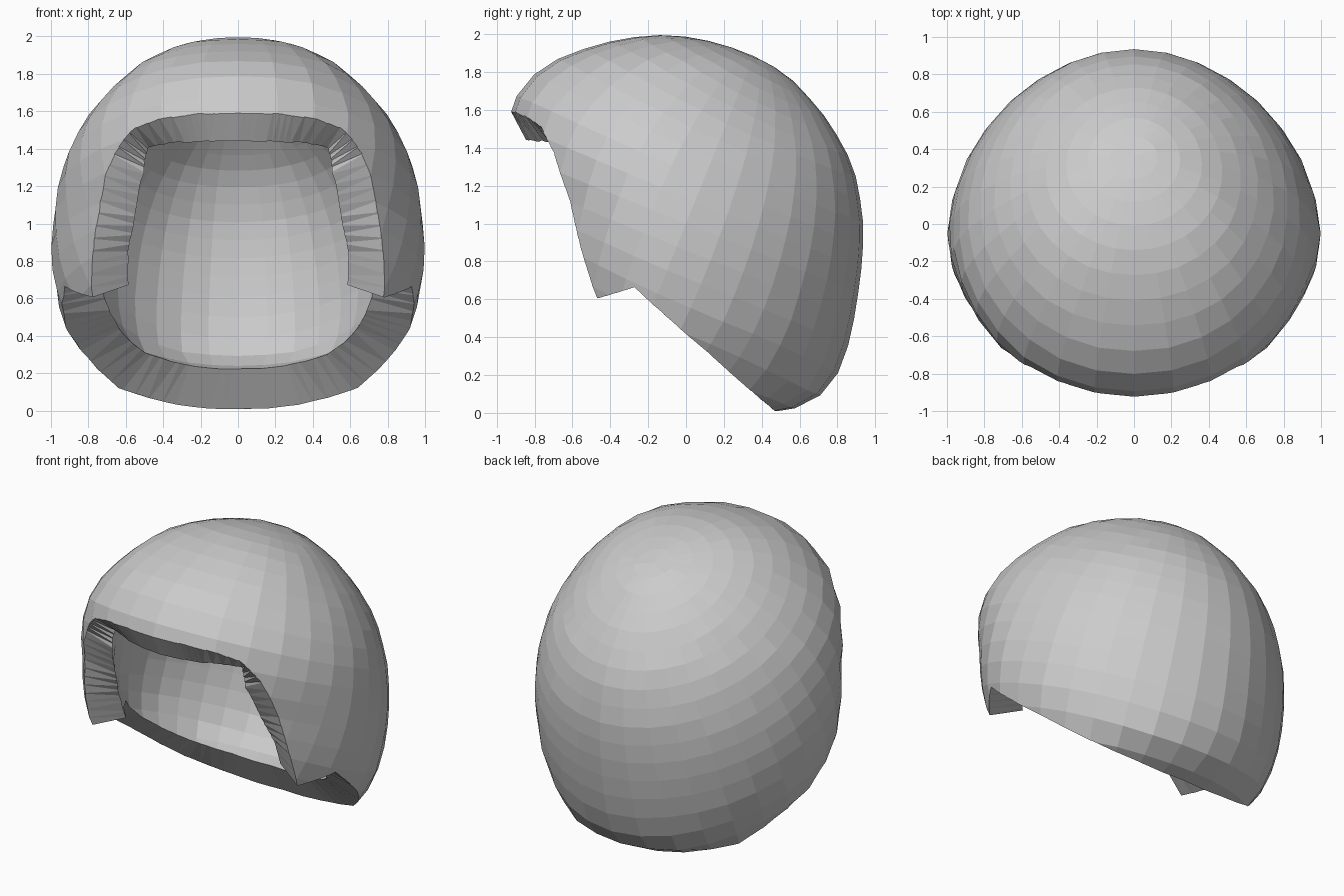
import bpy, bmesh
from math import radians
from mathutils import Vector, Matrix

if "Cube" in bpy.data.objects:
    bpy.data.objects.remove(bpy.data.objects["Cube"])

# Egg-shaped shell: height, half width, front y, back y
RINGS = [(0.0, .26, .12, .49), (.04, .46, -.1, .63), (.12, .67, -.3, .75),
         (.24, .79, -.5, .82), (.35, .87, -.62, .855), (.48, .945, -.75, .885),
         (.7, .99, -.85, .92), (.85, 1.0, -.89, .935), (1.04, .99, -.92, .935),
         (1.24, .955, -.95, .9), (1.4, .905, -.95, .84), (1.6, .79, -.94, .71),
         (1.76, .64, -.84, .56), (1.86, .52, -.7, .42), (1.93, .38, -.52, .24),
         (1.97, .27, -.37, .1), (1.995, .08, -.2, -.05)]
TOP = RINGS[-1][0]
CENTRE = Vector((0, 0, 1))
INNER = .78


def ramp(v, a, b):
    return min(1, max(0, (v - a) / (b - a)))


def ring(z):
    """Half width, widest y, front depth, back depth, front exponent at a height."""
    z = min(max(z, 0), TOP)
    for a, b in zip(RINGS, RINGS[1:]):
        if z <= b[0]:
            t = (z - a[0]) / (b[0] - a[0])
            w, f, k = (a[i] + (b[i] - a[i]) * t for i in (1, 2, 3))
            c = (f + k) / 2 - .1 * ramp(z, 0, .4) * ramp(z, 1.9, 1.5)
            return w, c, c - f, k - c, 1.85 + .25 * ramp(z, 1.1, 1.5)


def inside(p):
    if not 0 <= p.z <= TOP:
        return False
    w, c, f, k, e = ring(p.z)
    d, e = (f, e) if p.y < c else (k, 1.9)
    return abs(p.x / w) ** e + abs((p.y - c) / d) ** e < 1


def brim(z):
    # the brim is thinner than the sides
    return 1 + .165 * ramp(z, .8, 1.3) - .075 * ramp(z, 1.5, 1.62)


def on_outer(x, z):
    w, c, f, k, e = ring(z)
    return Vector((x, c - f * max(0, 1 - (x / w) ** e) ** (1 / e), z))


def on_inner(x, z):
    y = on_outer(x / INNER, 1 + (z - 1) / INNER).y
    return Vector((x, y * INNER * brim(z), z))


def to_object(bm, name):
    bmesh.ops.recalc_face_normals(bm, faces=bm.faces[:])
    mesh = bpy.data.meshes.new(name)
    bm.to_mesh(mesh)
    bm.free()
    ob = bpy.data.objects.new(name, mesh)
    bpy.context.collection.objects.link(ob)
    return ob


def egg(name, hollow=False):
    """Sphere with its pole tilted back, projected onto the egg surface."""
    bm = bmesh.new()
    bmesh.ops.create_uvsphere(bm, u_segments=32, v_segments=24, radius=1,
                              matrix=Matrix.Rotation(radians(-22), 4, 'X'))
    for v in bm.verts:
        d, lo, hi = v.co.normalized(), 0.0, 2.0
        for _ in range(30):
            m = (lo + hi) / 2
            lo, hi = (m, hi) if inside(CENTRE + d * m) else (lo, m)
        p = CENTRE + d * lo
        if hollow:
            p = CENTRE + (p - CENTRE) * INNER
            if p.y < 0:
                p.y *= brim(p.z)
        v.co = p
    return to_object(bm, name)


def rim(half, steps=4):
    """Mirror a half outline and divide each stretch evenly."""
    half = [Vector(p) for p in half]
    loop = half + [Vector((-p.x, p.y, p.z)) for p in reversed(half) if p.x > 0]
    return [a.lerp(b, s / steps) for a, b in zip(loop, loop[1:] + loop[:1])
            for s in range(steps)]


# Rim of the shell: face opening, cheek point, notch, then the sloped lower edge
outer = rim([on_outer(x, z) for x, z in (
    (0, 1.61), (.16, 1.61), (.3, 1.6), (.55, 1.52), (.67, 1.37), (.74, 1.12), (.78, .85))]
    + [(.78, -.47, .605), (.92, -.27, .665), (.93, -.07, .48), (.82, .11, .33),
       (.6, .34, .13), (.33, .44, .04), (0, .48, .005)])
inner = rim([on_inner(x, z) for x, z in (
    (0, 1.46), (.15, 1.46), (.28, 1.45), (.48, 1.41), (.51, 1.28), (.55, 1.05), (.59, .85))]
    + [(.59, -.38, .67), (.7, -.2, .69), (.67, -.06, .53), (.62, .05, .44),
       (.45, .22, .32), (.25, .31, .265), (0, .34, .24)])

# Cutter ruled through both rims, swept forward and down, closed inside the hollow
out_ext = [p + (p - q) * .25 for p, q in zip(outer, inner)]
in_ext = [q + (q - p) * .25 for p, q in zip(outer, inner)]
far = [p + Vector((0, -1.2, -.95)) for p in out_ext]
bm = bmesh.new()
rows = [[bm.verts.new(p) for p in loop] for loop in (far, out_ext, in_ext)]
tip = bm.verts.new((0, -.05, .95))
n = len(outer)
for i in range(n):
    j = (i + 1) % n
    for a, b in zip(rows, rows[1:]):
        bm.faces.new((a[i], a[j], b[j], b[i]))
    bm.faces.new((rows[2][i], rows[2][j], tip))
bm.faces.new(rows[0])
bmesh.ops.triangulate(bm, faces=bm.faces[:])
opening = to_object(bm, "opening_cutter")

# Helmet shell
shell = egg("helmet_shell")
cavity = egg("cavity_cutter", hollow=True)
bpy.context.view_layer.objects.active = shell
for cutter in (cavity, opening):
    mod = shell.modifiers.new(cutter.name, 'BOOLEAN')
    mod.operation, mod.solver, mod.object = 'DIFFERENCE', 'EXACT', cutter
    bpy.ops.object.modifier_apply(modifier=mod.name)
    bpy.data.objects.remove(cutter)
